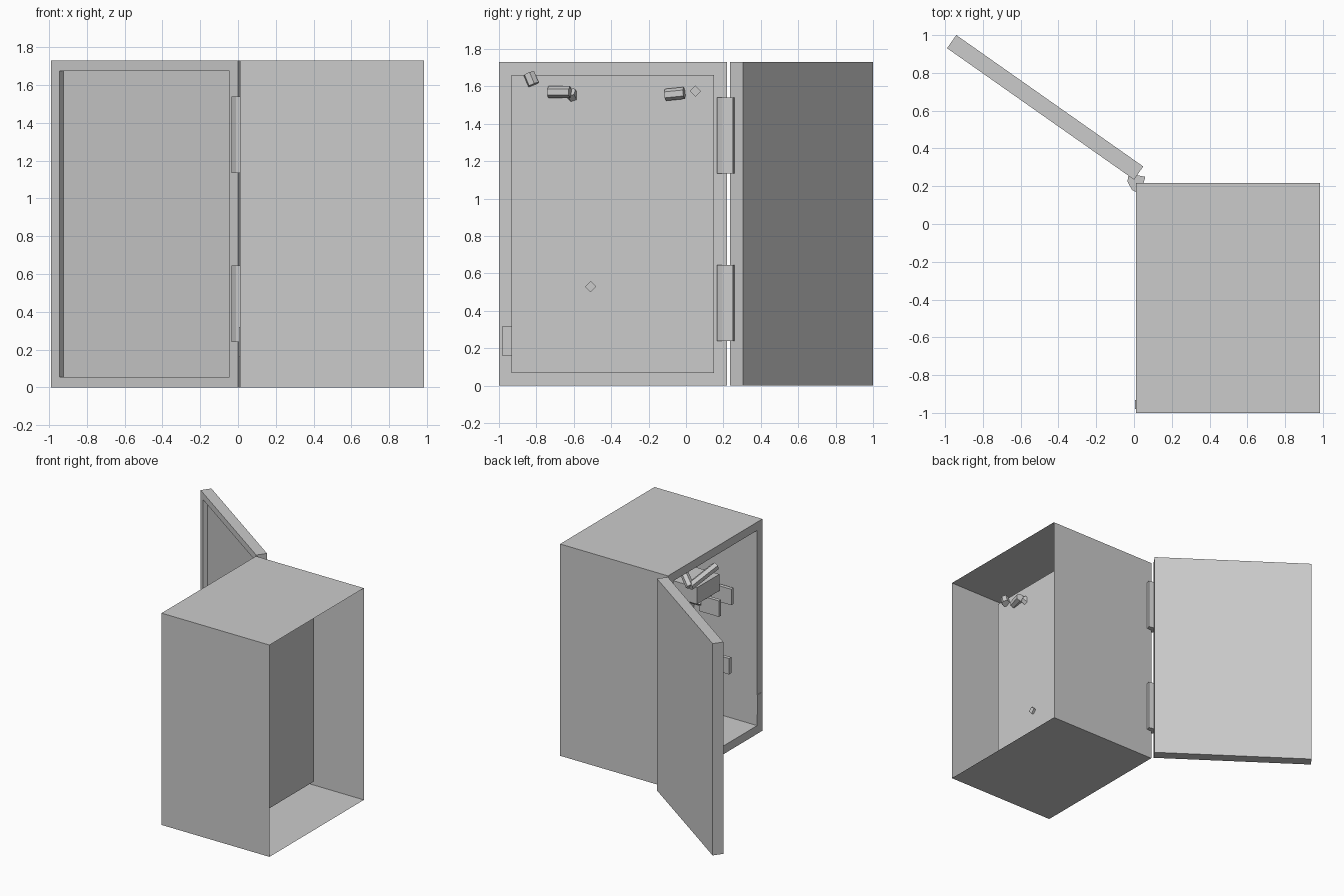
import bpy, bmesh, math
from mathutils import Vector, Matrix

if "Cube" in bpy.data.objects:
    bpy.data.objects.remove(bpy.data.objects["Cube"])


def finish(name, bm, recalc=True):
    if recalc:
        bmesh.ops.recalc_face_normals(bm, faces=bm.faces)
    me = bpy.data.meshes.new(name)
    bm.to_mesh(me)
    bm.free()
    ob = bpy.data.objects.new(name, me)
    bpy.context.collection.objects.link(ob)
    return ob


def box_bm(lo, hi):
    bm = bmesh.new()
    bmesh.ops.create_cube(bm, size=1)
    for v in bm.verts:
        v.co = Vector([lo[i] + (v.co[i] + 0.5) * (hi[i] - lo[i]) for i in range(3)])
    bm.normal_update()
    return bm


def box(name, lo, hi):
    return finish(name, box_bm(lo, hi))


def recess(bm, face, margin, offset):
    bmesh.ops.inset_region(bm, faces=[face], thickness=margin, use_even_offset=True)
    new = bmesh.ops.extrude_face_region(bm, geom=[face])
    verts = [g for g in new['geom'] if isinstance(g, bmesh.types.BMVert)]
    bmesh.ops.translate(bm, vec=offset, verts=verts)
    if face.is_valid:
        bm.faces.remove(face)


def prism(name, outline, z0, z1):
    bm = bmesh.new()
    f = bm.faces.new([bm.verts.new((x, y, z0)) for x, y in outline])
    new = bmesh.ops.extrude_face_region(bm, geom=[f])
    verts = [g for g in new['geom'] if isinstance(g, bmesh.types.BMVert)]
    bmesh.ops.translate(bm, vec=(0, 0, z1 - z0), verts=verts)
    return finish(name, bm)


def rod(name, a, b, r, sides):
    a, b = Vector(a), Vector(b)
    d = b - a
    bm = bmesh.new()
    bmesh.ops.create_cone(bm, cap_ends=True, segments=sides, radius1=r, radius2=r, depth=d.length)
    rot = d.to_track_quat('Z', 'Y').to_matrix().to_4x4()
    bm.transform(Matrix.Translation((a + b) / 2) @ rot)
    return finish(name, bm)


# Cabinet shell: open at +x, with a deep compartment pushed in from -x
bm = box_bm((0.01, -1, 0), (0.985, 0.218, 1.73))
back = max(bm.faces, key=lambda f: f.calc_center_median().x)
front = min(bm.faces, key=lambda f: f.calc_center_median().x)
bm.faces.remove(back)
recess(bm, front, 0.068, (0.57, 0, 0))
finish("cabinet_shell", bm, recalc=False)

# Swung-open door with a shallow recess on its inner side
L, T = 1.21, 0.085
u, n = Vector((-0.818, 0.575, 0)), Vector((0.575, 0.818, 0))
bm = box_bm((0, 0, 0), (L, T, 1.73))
inner = min(bm.faces, key=lambda f: f.calc_center_median().y)
recess(bm, inner, 0.055, (0, 0.035, 0))
for v in bm.verts:
    v.co = Vector((0, 0.235, v.co.z)) + u * v.co.x + n * v.co.y
finish("door", bm)

# Hinges
outline = [(-0.035, 0.225), (-0.01, 0.18), (0.02, 0.165), (0.045, 0.195),
           (0.06, 0.25), (0.0, 0.262), (-0.03, 0.255)]
for i, (z0, z1) in enumerate([(0.24, 0.645), (1.135, 1.54)]):
    prism(f"hinge_{i}", outline, z0, z1)

# Latch keeper in the rim
box("latch_keeper", (0.005, -0.98, 0.16), (0.03, -0.932, 0.32))

# Component block and lever plates inside the compartment
box("component_block", (0.3, -0.86, 1.12), (0.58, -0.57, 1.255))
for i, (y, z) in enumerate([(-0.90, 1.154), (-0.74, 1.12), (-0.87, 0.60)]):
    box(f"lever_plate_{i}", (0.2, y, z - 0.13), (0.38, y + 0.03, z))
    rod(f"lever_peg_{i}", (0.36, y + 0.015, z - 0.065), (0.58, y + 0.015, z - 0.065), 0.03, 4)

# Pegs and bent rods that poke through the compartment back
for i, (y, z) in enumerate([(0.05, 1.575), (-0.51, 0.53)]):
    rod(f"peg_{i}", (0.44, y, z), (0.6, y, z), 0.03, 4)
for i, (a, b) in enumerate([
        ((0.59, -0.735, 1.57), (0.62, -0.62, 1.57)),
        ((0.59, -0.11, 1.555), (0.61, -0.01, 1.565)),
        ((0.59, -0.84, 1.67), (0.60, -0.815, 1.61))]):
    rod(f"cable_end_{i}", a, b, 0.032, 6)
rod("cable_run", (0.25, -0.74, 1.38), (0.3, -0.48, 1.3), 0.032, 6)
rod("cable_riser", (0.3, -0.48, 1.3), (0.59, -0.62, 1.57), 0.032, 6)
